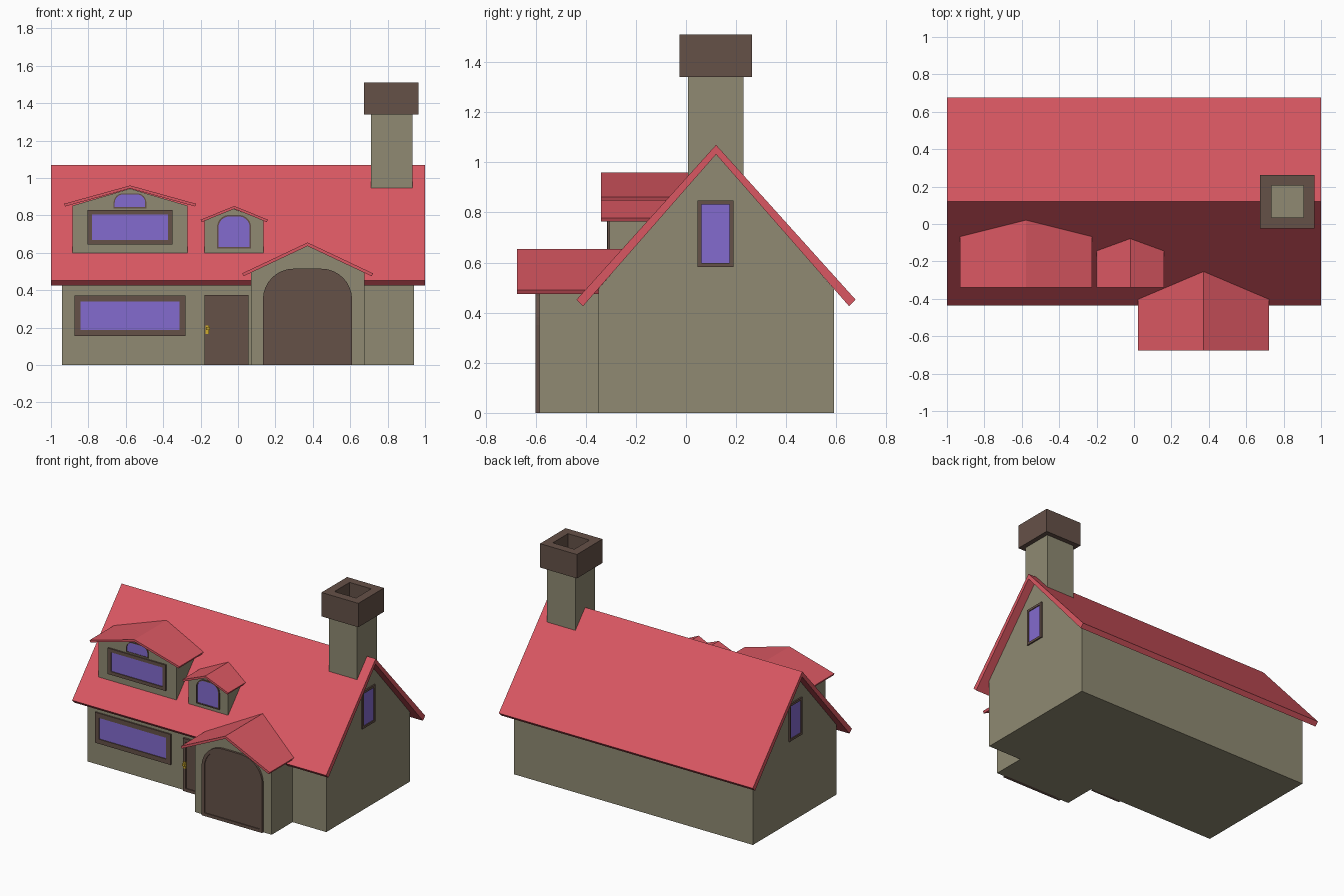
import bpy, bmesh
from math import sin, cos, pi

if "Cube" in bpy.data.objects:
    bpy.data.objects.remove(bpy.data.objects["Cube"])


def material(name, r, g, b):
    m = bpy.data.materials.new(name)
    m.diffuse_color = [(c / 255) ** 2.2 for c in (r, g, b)] + [1]
    m.use_nodes = True
    m.node_tree.nodes["Principled BSDF"].inputs["Base Color"].default_value = m.diffuse_color
    return m


RED = material("roof_red", 217, 88, 98)
WALL = material("wall_olive", 142, 137, 114)
BROWN = material("trim_brown", 101, 82, 73)
GLASS = material("glass_violet", 130, 106, 205)
GOLD = material("brass", 205, 170, 50)

# Maps a 2D profile point (u, v) and a depth d along the axis to 3D
PLACE = {"x": lambda u, v, d: (d, u, v),
         "y": lambda u, v, d: (u, d, v),
         "z": lambda u, v, d: (u, v, d)}


def finish(name, bm, mat):
    bmesh.ops.recalc_face_normals(bm, faces=bm.faces[:])
    me = bpy.data.meshes.new(name)
    bm.to_mesh(me)
    bm.free()
    me.materials.append(mat)
    ob = bpy.data.objects.new(name, me)
    bpy.context.collection.objects.link(ob)
    return ob


def prism(name, pts, axis, a, b, mat):
    """Extrude a closed profile from depth a to depth b."""
    bm = bmesh.new()
    la, lb = [[bm.verts.new(PLACE[axis](u, v, d)) for u, v in pts] for d in (a, b)]
    bm.faces.new(la)
    bm.faces.new(lb)
    for i in range(len(pts)):
        j = (i + 1) % len(pts)
        bm.faces.new((la[i], la[j], lb[j], lb[i]))
    return finish(name, bm, mat)


def ring(name, outer, inner, axis, a, b, mat):
    """Solid frame between two outlines with equal point counts."""
    bm = bmesh.new()
    loops = [[bm.verts.new(PLACE[axis](u, v, d)) for u, v in pts]
             for pts, d in ((outer, a), (outer, b), (inner, b), (inner, a))]
    for k in range(4):
        p, q = loops[k], loops[(k + 1) % 4]
        for i in range(len(outer)):
            j = (i + 1) % len(outer)
            bm.faces.new((p[i], p[j], q[j], q[i]))
    return finish(name, bm, mat)


def outline(x0, x1, z0, z1, r=0, n=8):
    """Rectangle, with rounded top corners when r > 0."""
    pts = [(x0, z0), (x1, z0)]
    if not r:
        return pts + [(x1, z1), (x0, z1)]
    for cx, start in ((x1 - r, 0), (x0 + r, pi / 2)):
        for i in range(n + 1):
            t = start + i * pi / 2 / n
            pts.append((cx + r * cos(t), z1 - r + r * sin(t)))
    return pts


def framed(name, box, t, axis, wall, out, mat, r=0, inset=0.006):
    """Frame standing proud of a wall by `out`, with a recessed panel."""
    x0, x1, z0, z1 = box
    inner = outline(x0 + t, x1 - t, z0 + t, z1 - t, max(r - t, 0.004) if r else 0)
    s = 1 if out > 0 else -1
    ring(name + "_frame", outline(*box, r), inner, axis, wall - s * 0.01, wall + out, BROWN)
    prism(name + "_panel", inner, axis, wall - s * 0.01, wall + out - s * inset, mat)


def gable_roof(name, c, half, top, end, low, t, axis, a, b):
    """Chevron slab: ridge at (c, top), outer ends at height `end`, undersides at `low`."""
    k = t[0]
    pts = [(c - half, end), (c, top), (c + half, end),
           (c + half - k, low), (c, top - t[1]), (c - half + k, low)]
    return prism(name, pts, axis, a, b, RED)


def gable_block(name, x0, x1, z0, eave, apex, axis, a, b):
    pts = [(x0, z0), (x1, z0), (x1, eave), ((x0 + x1) / 2, apex), (x0, eave)]
    return prism(name, pts, axis, a, b, WALL)


# Main house
gable_block("house_walls", -0.35, 0.59, 0, 0.495, 1.035, "x", -0.94, 0.94)
gable_roof("main_roof", 0.12, 0.557, 1.07, 0.452, 0.426, (0.026, 0.038), "x", -1, 1)

# Garage wing
gable_block("garage_walls", 0.07, 0.675, 0, 0.495, 0.637, "y", -0.585, -0.25)
gable_roof("garage_roof", 0.372, 0.35, 0.655, 0.49, 0.475, (0.008, 0.019), "y", -0.675, -0.23)
framed("garage_door", (0.133, 0.61, 0, 0.515), 0.022, "y", -0.585, -0.015, BROWN, r=0.165)

# Dormers
gable_block("large_dormer_walls", -0.885, -0.27, 0.56, 0.852, 0.943, "y", -0.305, 0.04)
gable_roof("large_dormer_roof", -0.577, 0.353, 0.96, 0.862, 0.848, (0.006, 0.016), "y", -0.34, 0.05)
gable_block("small_dormer_walls", -0.178, 0.136, 0.56, 0.774, 0.834, "y", -0.305, -0.05)
gable_roof("small_dormer_roof", -0.02, 0.18, 0.85, 0.777, 0.764, (0.006, 0.015), "y", -0.34, -0.04)

# Front windows
framed("ground_window", (-0.875, -0.28, 0.155, 0.372), 0.033, "y", -0.35, -0.01, GLASS)
framed("large_dormer_window", (-0.805, -0.35, 0.645, 0.83), 0.024, "y", -0.305, -0.01, GLASS)
framed("large_dormer_top_window", (-0.665, -0.49, 0.838, 0.918), 0.006, "y", -0.305, -0.006, GLASS,
       r=0.05, inset=0.003)
framed("small_dormer_window", (-0.112, 0.07, 0.622, 0.802), 0.008, "y", -0.305, -0.008, GLASS,
       r=0.065, inset=0.004)

# Gable windows on both ends
for side, s in (("right", 1), ("left", -1)):
    framed(side + "_gable_window", (0.045, 0.19, 0.583, 0.847), 0.016, "x", s * 0.94, s * 0.01, GLASS)

# Front door and handle
framed("front_door", (-0.178, 0.055, 0, 0.375), 0.022, "y", -0.35, -0.015, BROWN)
prism("door_handle_plate", outline(-0.175, -0.155, 0.165, 0.212), "y", -0.36, -0.37, GOLD)
prism("door_handle_knob", outline(-0.172, -0.15, 0.187, 0.202), "y", -0.365, -0.385, GOLD)

# Chimney with hollow cap
prism("chimney_shaft", outline(0.71, 0.932, 0.008, 0.23), "z", 0.7, 1.39, WALL)
ring("chimney_cap", outline(0.675, 0.965, -0.025, 0.263),
     outline(0.735, 0.905, 0.035, 0.205), "z", 1.34, 1.51, BROWN)
